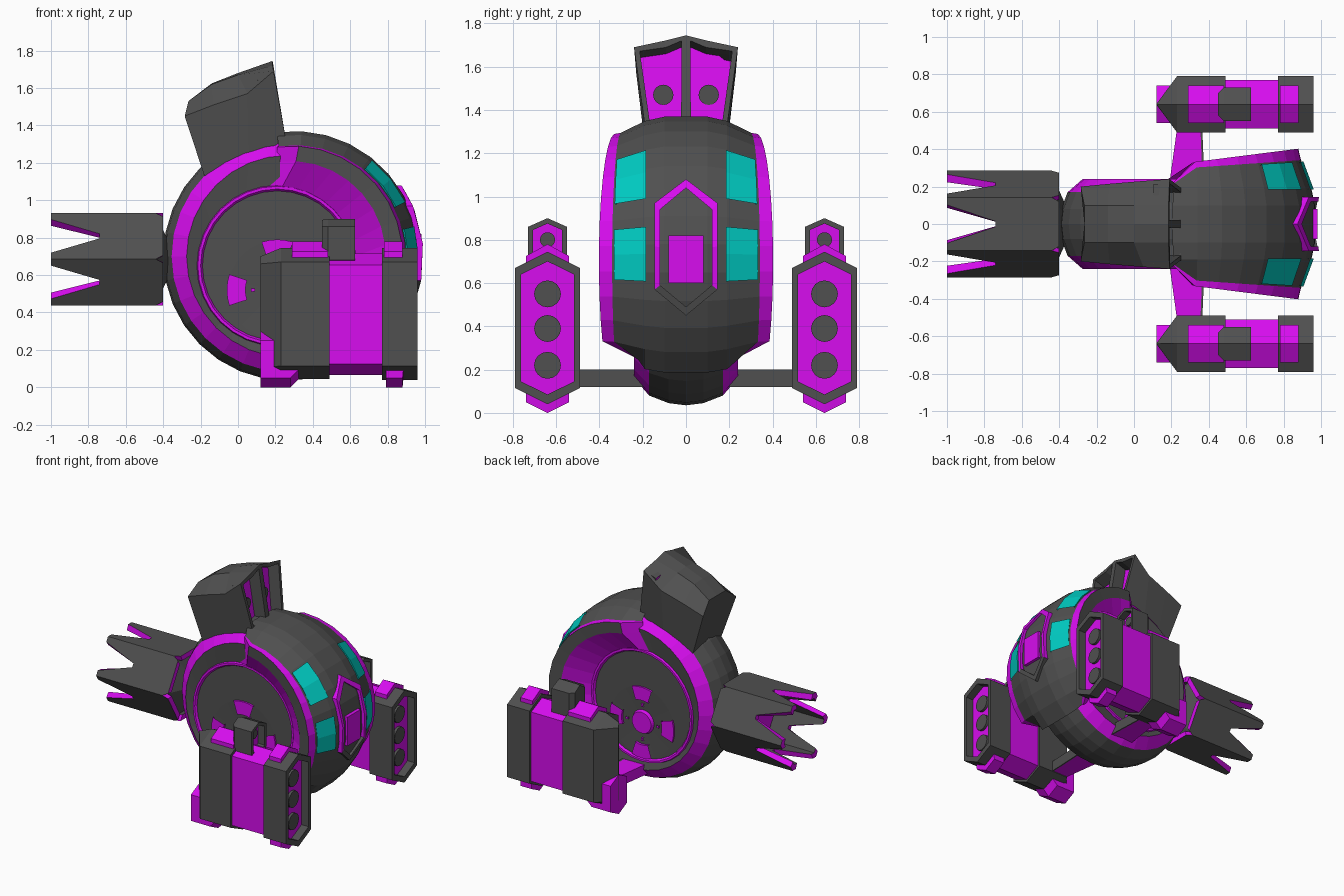
import bpy, bmesh
from math import sin, cos, radians, sqrt, pi

if "Cube" in bpy.data.objects:
    bpy.data.objects.remove(bpy.data.objects["Cube"])

def material(name, rgb):
    m = bpy.data.materials.new(name)
    m.diffuse_color = (*rgb, 1)
    m.use_nodes = True
    m.node_tree.nodes["Principled BSDF"].inputs["Base Color"].default_value = m.diffuse_color
    return m

MATS = [material("dark_grey", (.08, .08, .08)),
        material("magenta", (.68, .004, .86)),
        material("cyan", (.0, .6, .54))]
D, M, C = 0, 1, 2

def mesh(name, verts, faces, cols):
    bm = bmesh.new()
    vs = [bm.verts.new(v) for v in verts]
    for f, c in zip(faces, cols):
        bm.faces.new([vs[i] for i in f]).material_index = c
    bmesh.ops.remove_doubles(bm, verts=bm.verts, dist=.0005)
    bmesh.ops.recalc_face_normals(bm, faces=bm.faces)
    return finish(name, bm)

def finish(name, bm):
    me = bpy.data.meshes.new(name)
    bm.to_mesh(me)
    bm.free()
    for m in MATS:
        me.materials.append(m)
    ob = bpy.data.objects.new(name, me)
    bpy.context.collection.objects.link(ob)
    return ob

def loft(name, rings, col, closed=True, cap0=None, cap1=None):
    """Skin a list of equal point rings; col(band, segment) gives the material."""
    n = len(rings[0])
    verts = [p for r in rings for p in r]
    faces, cols = [], []
    for i in range(len(rings) - 1):
        for j in range(n if closed else n - 1):
            k = (j + 1) % n
            faces.append((i*n + j, i*n + k, (i+1)*n + k, (i+1)*n + j))
            cols.append(col(i, j))
    if cap0 is not None:
        faces.append(tuple(range(n)))
        cols.append(cap0)
    if cap1 is not None:
        faces.append(tuple(range((len(rings)-1)*n, len(rings)*n)))
        cols.append(cap1)
    return mesh(name, verts, faces, cols)

def sweep(name, half, bands, a0, a1, n, ramp=None):
    """Revolve a half profile (cx, cz, r, y, tilt) about y, mirrored to both sides."""
    full = [(-1, h) for h in reversed(half)] + [(1, h) for h in half]
    rings = []
    for s, (cx, cz, r, y, k) in full:
        ring = []
        for j in range(n + 1):
            a = radians(a0 + (a1 - a0) * j / n)
            x = cx + r * cos(a)
            yy = y + k * (x - .3)
            if ramp and j in (0, n):
                yy = min(yy, ramp)
            ring.append((x, s * yy, cz + r * sin(a)))
        rings.append(ring)
    m = len(half) - 1
    def col(i, j):
        b = m - 1 - i if i < m else i - m - 1
        if b < 0 or i == m:
            return bands[0]
        return M if ramp and j in (0, n - 1) and b >= 3 else bands[b]
    return loft(name, rings, col, closed=False)

def hexa(x, y, hw, z0, z1, z2, z3):
    return [(x, y, z0), (x, y + hw, z1), (x, y + hw, z2),
            (x, y, z3), (x, y - hw, z2), (x, y - hw, z1)]

def hex_loft(name, y, stations, c, cap=None):
    return loft(name, [hexa(s[0], y, *s[1:]) for s in stations], lambda i, j: c,
                cap0=c, cap1=c if cap is None else cap)

def disc(name, x0, x1, y, z, r, c=D, n=16):
    ring = lambda x: [(x, y + r*cos(2*pi*i/n), z + r*sin(2*pi*i/n)) for i in range(n)]
    loft(name, [ring(x0), ring(x1)], lambda i, j: c, cap0=c, cap1=c)

# Round main body with side rings and hub
B, P, H = (.265, .70), (.21, .65), (.21, .52)
sweep("main_body",
      [(*B, .665, 0, 0), (*B, .655, .08, 0), (*B, .62, .17, 0), (*B, .54, .24, 0),
       (*P, .43, .222, 0), (*P, .425, .238, 0), (*P, .41, .238, 0), (*P, .40, .222, 0),
       (*H, .265, .222, 0), (*H, .09, .215, 0), (*H, .08, .238, 0), (*H, .001, .238, 0)],
      [D, D, M, D, M, M, M, D, D, M, M], 0, 360, 32)
for i in range(4):
    a = 90 * i
    sweep("hub_sector", [(*H, .27, .2, 0), (*H, .27, .236, 0), (*H, .17, .236, 0), (*H, .17, .2, 0)],
          [M, M, M], a - 18, a + 18, 4)
    sweep("hub_stud", [(*H, .14, .2, 0), (*H, .14, .23, 0), (*H, .12, .23, 0), (*H, .12, .2, 0)],
          [M, M, M], a - 4, a + 4, 1)

# Wider front shell with flared flange and magenta inner wall
S = (.30, .70)
sweep("front_shell",
      [(*S, .67, 0, 0), (*S, .67, .10, 0), (*S, .65, .19, 0), (*S, .595, .30, .07),
       (.29, .70, .59, .329, .127), (.28, .70, .51, .325, .12), (*P, .42, .232, 0)],
      [D, D, D, M, D, M], -50, 98, 13, ramp=.22)

# Cyan windows
for a0, a1 in ((26, 51), (-8, 14)):
    sweep("windows", [(*S, .58, .19, 0), (*S, .662, .185, 0), (*S, .607, .297, .06), (*S, .55, .28, 0)],
          [C, C, C], a0, a1, 2)

# Nose frame following the shell curve
def nose_ring(off, hw, z0, z1, z2, z3):
    zm = (z1 + z2) / 2
    pts = [(0, z0), (hw, z1), (hw, zm), (hw, z2), (0, z3), (-hw, z2), (-hw, zm), (-hw, z1)]
    return [(.30 + sqrt(.67**2 - (z - .7)**2) + off, y, z) for y, z in pts]
outer, inner = (.145, .45, .57, .97, 1.08), (.12, .49, .59, .94, 1.04)
loft("nose_frame", [nose_ring(-.06, *outer), nose_ring(.022, *outer),
                    nose_ring(.020, *inner), nose_ring(-.05, *inner)],
     lambda i, j: D if j in (0, 7) else M)
loft("nose_grille", [[(x, y, z) for y, z in ((-.08, .6), (.08, .6), (.08, .82), (-.08, .82))]
                     for x in (.9, .982)], lambda i, j: M, cap0=M, cap1=M)

# Head on top: lofted hood, front pocketed with two openings
# station: bottom x,z / shoulder x,z / roof x,z / bottom y, shoulder y, roof lift
head = [(-.17, 1.10, -.285, 1.45, -.265, 1.53, .17, .20, 0),
        (-.08, 1.15, -.13, 1.51, -.14, 1.62, .18, .215, .005),
        (.06, 1.20, .05, 1.57, .0, 1.67, .185, .23, .01),
        (.255, 1.33, .19, 1.69, .185, 1.72, .19, .24, .025)]
rings = []
for bx, bz, sx, sz, tx, tz, yb, ys, lift in head:
    side = [(bx, yb, bz), (sx, ys, sz), (tx, .1, tz)]
    rings.append([(bx, 0, bz)] + side + [(tx, 0, tz + lift)] +
                 [(x, -y, z) for x, y, z in reversed(side)])
hood = loft("head_hood", rings, lambda i, j: D, cap0=D)
bm = bmesh.new()
bm.from_mesh(hood.data)
bm.verts.ensure_lookup_table()
find = lambda p: min(bm.verts, key=lambda v: sum((a - b)**2 for a, b in zip(v.co, p)))
front = [find(p) for p in rings[-1]]
doors = [bm.faces.new(front[0:5]), bm.faces.new(front[4:8] + front[0:1])]
bmesh.ops.recalc_face_normals(bm, faces=bm.faces)
bmesh.ops.inset_individual(bm, faces=doors, thickness=.032)
floors = bmesh.ops.extrude_discrete_faces(bm, faces=doors)["faces"]
for f in floors:
    f.material_index = M
    for v in f.verts:
        v.co.x -= .09
        v.co.z -= .03
bm.to_mesh(hood.data)
bm.free()
for s in (-1, 1):
    disc("head_lamp", .08, .15, s * .105, 1.47, .047)

# Tail: six notched panels round a hexagon, plus a plug
R, T, ZC = .285, .24, .685
def hexpt(rad, a):
    return rad * cos(radians(a)), ZC + rad * sin(radians(a))
outline = [(-.40, .08), (-.40, .92), (-.44, 1), (-1, 1), (-1, .86), (-.74, .55),
           (-.74, .45), (-1, .14), (-1, 0), (-.44, 0)]
for i in range(6):
    rings = []
    for rad in (R, T):
        (ya, za), (yb, zb) = hexpt(rad, 60*i), hexpt(rad, 60*i + 60)
        rings.append([(x, ya + (yb-ya)*t, za + (zb-za)*t) for x, t in outline])
    loft("tail_panel", rings, lambda i, j: D if j in (2, 8) else M, cap0=D, cap1=D)
loft("tail_plug", [[(x, *hexpt(r, 60*i)) for i in range(6)]
                   for x, r in ((-.62, .20), (-.58, .243), (-.43, .243), (-.36, .09))],
     lambda i, j: D, cap0=M, cap1=D)

# Side pods
for s in (-1, 1):
    y = s * .64
    hex_loft("pod_rear", y, [(.12, .002, .07, .10, .66, .70), (.23, .15, .045, .115, .67, .745),
                             (.49, .15, .045, .115, .67, .745)], D)
    hex_loft("pod_middle", y, [(.48, .13, .065, .125, .655, .715), (.78, .13, .065, .125, .655, .715)], M)
    hex_loft("pod_front", y, [(.77, .15, .04, .115, .67, .745), (.96, .15, .04, .115, .67, .745),
                              (.96, .122, .085, .145, .64, .70), (.90, .122, .085, .145, .64, .70)], D, M)
    for z in (.22, .39, .55):
        disc("pod_lamp", .89, .92, y, z, .062)
    # Raised magenta clamps above and below
    for x0, x1 in ((.29, .48), (.78, .88)):
        hex_loft("pod_top_clamp", y, [(x0, .10, .5, .55, .725, .78), (x1, .10, .5, .55, .725, .78)], M)
    for x0, x1, x2 in ((.12, .28, .33), (.79, .88, .885)):
        loft("pod_bottom_clamp", [hexa(x0, y, .10, 0, .05, .25, .3), hexa(x1, y, .10, 0, .05, .25, .3),
                                  hexa(x2, y, .10, .05, .10, .25, .3)], lambda i, j: M, cap0=M, cap1=M)
    # Small launcher on top
    hex_loft("launcher", y, [(.45, .06, .64, .68, .86, .895), (.48, .09, .64, .68, .86, .90),
                             (.625, .09, .64, .68, .86, .90), (.625, .068, .66, .70, .845, .875),
                             (.57, .068, .66, .70, .845, .875)], D, M)
    disc("launcher_lamp", .56, .59, y, .80, .035)
    # Strut to the body
    def strut(x0, x1, x2, x3, c, name):
        q = lambda yy, a, b: [(a, s*yy, .12), (b, s*yy, .12), (b, s*yy, .20), (a, s*yy, .20)]
        loft(name, [q(.15, x0, x1), q(.51, x2, x3)], lambda i, j: c, cap0=c, cap1=c)
    strut(.18, .37, .23, .355, M, "strut")
    strut(.365, .38, .35, .365, D, "strut_front_plate")
